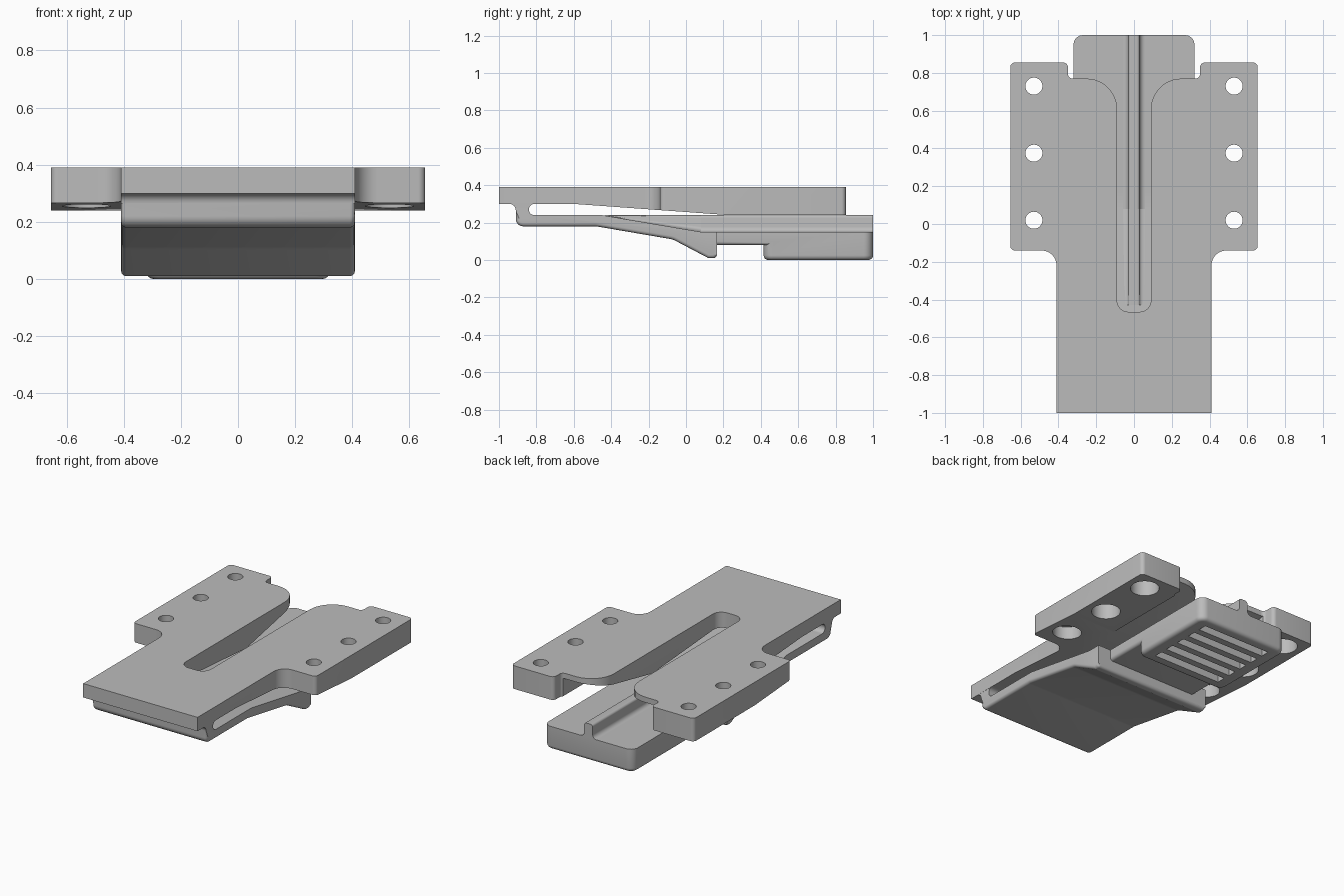
import bpy
import bmesh
import math
from mathutils import Vector

cube = bpy.data.objects.get("Cube")
if cube:
    bpy.data.objects.remove(cube, do_unlink=True)

grey = bpy.data.materials.new("plain_grey")
grey.use_nodes = True
grey.diffuse_color = (0.5, 0.5, 0.5, 1)
grey.node_tree.nodes["Principled BSDF"].inputs["Base Color"].default_value = (0.5, 0.5, 0.5, 1)


def fillet(points, steps=7):
    """Round each corner (u, v, radius) of a closed outline."""
    out = []
    for i, (u, v, r) in enumerate(points):
        p = Vector((u, v))
        if r == 0:
            out.append(p)
            continue
        a = (Vector(points[i - 1][:2]) - p).normalized()
        b = (Vector(points[(i + 1) % len(points)][:2]) - p).normalized()
        half = a.angle(b) / 2
        centre = p + (a + b).normalized() * (r / math.sin(half))
        start = p + a * (r / math.tan(half)) - centre
        end = p + b * (r / math.tan(half)) - centre
        sweep = start.angle_signed(end)
        for k in range(steps + 1):
            t = -sweep * k / steps
            c, s = math.cos(t), math.sin(t)
            out.append(centre + Vector((start.x * c - start.y * s, start.x * s + start.y * c)))
    return out


def mirrored(half):
    return half + [(-u, v, r) for u, v, r in reversed(half)]


def prism(name, points, axis, lo, hi, rim=None, radius=0.02):
    """Extrude an outline along an axis and round the edges picked by rim."""
    place = {"x": lambda u, v: (lo, u, v), "y": lambda u, v: (u, lo, v), "z": lambda u, v: (u, v, lo)}[axis]
    bm = bmesh.new()
    face = bm.faces.new([bm.verts.new(place(*p)) for p in fillet(points)])
    new = bmesh.ops.extrude_face_region(bm, geom=[face])["geom"]
    shift = Vector([hi - lo if a == axis else 0 for a in "xyz"])
    bmesh.ops.translate(bm, vec=shift, verts=[g for g in new if isinstance(g, bmesh.types.BMVert)])
    bmesh.ops.recalc_face_normals(bm, faces=bm.faces)
    if rim:
        edges = [e for e in bm.edges if rim(e)]
        bmesh.ops.bevel(bm, geom=edges, offset=radius, segments=4, profile=0.5, affect="EDGES")
    mesh = bpy.data.meshes.new(name)
    bm.to_mesh(mesh)
    bm.free()
    mesh.materials.append(grey)
    obj = bpy.data.objects.new(name, mesh)
    bpy.context.collection.objects.link(obj)
    return obj


def cylinder(x, y, r, lo, hi):
    bpy.ops.mesh.primitive_cylinder_add(vertices=40, radius=r, depth=hi - lo, location=(x, y, (lo + hi) / 2))
    obj = bpy.context.object
    obj.data.materials.append(grey)
    return obj


def combine(obj, other, operation):
    mod = obj.modifiers.new("join", "BOOLEAN")
    mod.operation, mod.solver, mod.object = operation, "EXACT", other
    bpy.context.view_layer.objects.active = obj
    bpy.ops.object.modifier_apply(modifier=mod.name)
    bpy.data.objects.remove(other, do_unlink=True)


def box(name, x, y0, y1, z0, z1, corner=0.0, **kw):
    outline = [(x, y0, corner), (x, y1, corner), (-x, y1, corner), (-x, y0, corner)]
    return prism(name, outline, "z", z0, z1, **kw)


# Mounting plate with two flanges and a central slot
half = [(0.41, -1, 0), (0.41, -0.14, 0.08), (0.655, -0.14, 0.025), (0.655, 0.855, 0.025),
        (0.35, 0.855, 0.025), (0.35, 0.77, 0.025), (0.09, 0.77, 0.16), (0.09, -0.465, 0.06)]
plate = prism("mounting_plate", mirrored(half), "z", 0.24, 0.39)

# Sloped underside at the front, and thinning lips beside the slot
front_cut = [(-1.1, 0.1, 0), (-1.1, 0.3, 0), (-0.6, 0.3, 0), (0.25, 0.2385, 0), (0.25, 0.1, 0)]
combine(plate, prism("front_cutter", front_cut, "x", -1, 1), "DIFFERENCE")
lip_cut = [(0.2, 0.1, 0), (0.2, 0.238, 0), (0.77, 0.355, 0), (0.83, 0.355, 0), (0.83, 0.1, 0)]
combine(plate, prism("lip_cutter", lip_cut, "x", -0.34, 0.34), "DIFFERENCE")

# Counterbored screw holes
for side in (-1, 1):
    for y in (0.02, 0.375, 0.73):
        combine(plate, cylinder(side * 0.53, y, 0.045, 0.1, 0.5), "DIFFERENCE")
        combine(plate, cylinder(side * 0.53, y, 0.085, 0.1, 0.34), "DIFFERENCE")


# Spring arm, folded under the plate and ending in a hook
def arm_rim(e):
    a, b = (v.co for v in e.verts)
    if abs(a.x - b.x) > 0.01 or (a.z + b.z) / 2 > 0.25:
        return False
    return any(abs(f.normal.x) < 0.5 and (f.normal.z < -0.15 or f.normal.y < -0.5) for f in e.link_faces)


arm_profile = [(-0.91, 0.18, 0.04), (-0.48, 0.18, 0.1), (-0.07, 0.11, 0.1), (0.12, 0.01, 0.02),
               (0.165, 0.01, 0.02), (0.165, 0.15, 0), (0.08, 0.15, 0), (-0.45, 0.24, 0),
               (-0.84, 0.24, 0.029), (-0.84, 0.3, 0.029), (-0.8, 0.3, 0), (-0.8, 0.31, 0),
               (-0.95, 0.31, 0), (-0.95, 0.3, 0), (-0.91, 0.3, 0.035)]
arm = prism("spring_arm", arm_profile, "x", -0.409, 0.409, rim=arm_rim, radius=0.018)

# Release pad with its neck and grip grooves
pad = box("release_pad", 0.32, 0.415, 1, 0, 0.15, 0.05,
          rim=lambda e: all(v.co.z < 0.001 for v in e.verts), radius=0.025)
neck = box("pad_neck", 0.32, 0.165, 0.47, 0.08, 0.15,
           rim=lambda e: all(v.co.z < 0.081 for v in e.verts) and abs(e.verts[0].co.x - e.verts[1].co.x) < 0.01)
combine(pad, neck, "UNION")
for i in range(5):
    y = 0.51 + 0.1 * i
    combine(pad, box("groove_cutter", 0.24, y - 0.028, y + 0.028, -0.1, 0.065), "DIFFERENCE")

# Stiffening rib, fading into the slope of the arm
rib_half = [(0.06, 0.14, 0), (0.06, 0.15, 0), (0.03, 0.15, 0.028), (0.03, 0.24, 0.015)]
rib = prism("stiffening_rib", mirrored(rib_half), "y", 0.08, 1)
rib_front = prism("rib_front", mirrored(rib_half), "y", -0.43, 0.08)
for v in rib_front.data.vertices:
    if v.co.y < 0:
        v.co.z = min(v.co.z + 0.087, 0.236 + 0.04 * (v.co.z - 0.14))

# Smooth the rounded parts and keep the edges sharp
bpy.ops.object.select_all(action="DESELECT")
for obj in (plate, arm, pad, rib, rib_front):
    obj.select_set(True)
    bpy.context.view_layer.objects.active = obj
bpy.ops.object.shade_smooth_by_angle(angle=math.radians(30))
